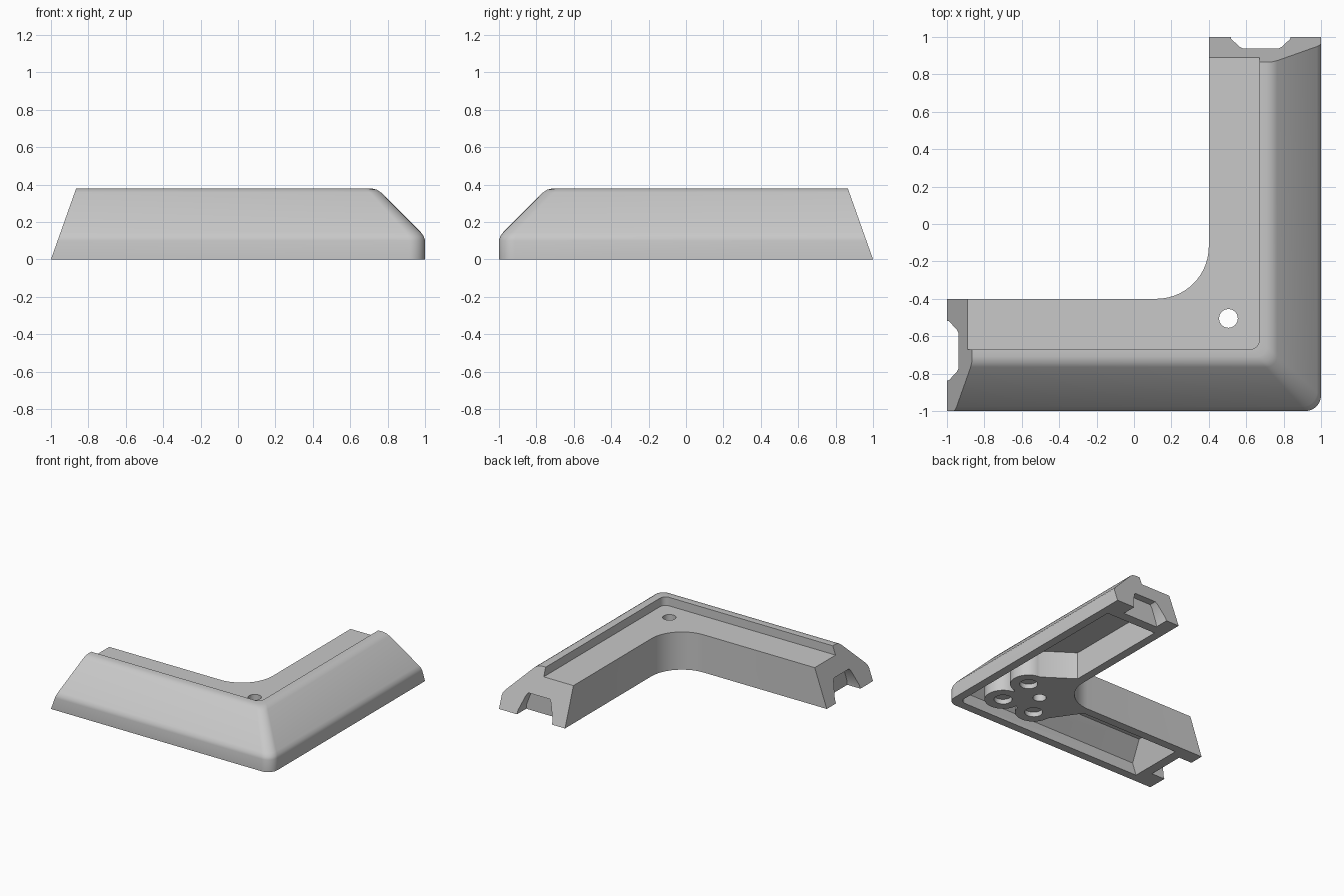
import bpy, bmesh, math

if "Cube" in bpy.data.objects:
    bpy.data.objects.remove(bpy.data.objects["Cube"])

SLOPE = 0.355  # lean of the two arm ends


def finish(bm, name):
    bmesh.ops.recalc_face_normals(bm, faces=bm.faces)
    me = bpy.data.meshes.new(name)
    bm.to_mesh(me)
    bm.free()
    ob = bpy.data.objects.new(name, me)
    bpy.context.collection.objects.link(ob)
    return ob


def l_sweep(name, profile, inset, n=10):
    """Closed profile of (distance from outside, z, corner radius) swept round the L."""
    bm = bmesh.new()
    rows = []
    for d, z, r in profile:
        end = -1 + inset + SLOPE * z
        c = 1 - d - r
        pts = [(end, -1 + d)]
        for i in range(n + 1):
            a = math.pi / 2 * (i / n - 1)
            pts.append((c + r * math.cos(a), -c + r * math.sin(a)))
        pts.append((1 - d, -end))
        rows.append([bm.verts.new((x, y, z)) for x, y in pts])
    for k, row in enumerate(rows):
        nxt = rows[(k + 1) % len(rows)]
        for i in range(len(row) - 1):
            bm.faces.new((row[i], row[i + 1], nxt[i + 1], nxt[i]))
    bm.faces.new([r[0] for r in rows])
    bm.faces.new([r[-1] for r in rows])
    return finish(bm, name)


def prism(name, base, offset):
    bm = bmesh.new()
    f = bm.faces.new([bm.verts.new(p) for p in base])
    new = bmesh.ops.extrude_face_region(bm, geom=[f])["geom"]
    bmesh.ops.translate(bm, vec=offset, verts=[v for v in new if isinstance(v, bmesh.types.BMVert)])
    return finish(bm, name)


def cylinder(name, x, y, r, z0, z1, n=32):
    base = [(x + r * math.cos(2 * math.pi * i / n), y + r * math.sin(2 * math.pi * i / n), z0) for i in range(n)]
    return prism(name, base, (0, 0, z1 - z0))


def cut(target, tool, operation='DIFFERENCE'):
    m = target.modifiers.new("cut", 'BOOLEAN')
    m.operation, m.solver, m.object = operation, 'EXACT', tool
    dg = bpy.context.evaluated_depsgraph_get()
    me = bpy.data.meshes.new_from_object(target.evaluated_get(dg))
    target.modifiers.clear()
    target.data = me
    bpy.data.objects.remove(tool)


# Main L-shaped body: bevelled outside, raised lip, stepped ledge
body = l_sweep("corner_bracket", [
    (0, 0, .085), (0, .10, .085), (.006, .122, .085), (.022, .144, .08),
    (.235, .357, .06), (.258, .373, .06), (.29, .38, .055), (.33, .38, .05),
    (.33, .31, .05), (.6, .31, .28), (.6, 0, .28)], 0, 14)

# Hollow underside, leaving a solid lobed corner block
cavity = l_sweep("cavity_cutter", [
    (.07, -.05, .05), (.07, .093, .05), (.202, .225, .05), (.53, .225, .3), (.53, -.05, .3)], .2)
block = prism("block_cutter", [(x, y, -.1) for x, y in [
    (.79, -.32), (.47, -.10), (.2, .1), (-.1, -.2), (.10, -.47), (.32, -.79),
    (.4, -.83), (.55, -.72), (.72, -.55), (.83, -.4)]], (0, 0, .5))
spots = [(.7, -.7), (.7, -.4), (.4, -.7)]
for x, y in spots:
    cut(block, cylinder("lobe", x, y, .14, -.1, .4), 'UNION')
cut(cavity, block)
cut(body, cavity)

# Blind holes below and the through hole
for x, y in spots:
    cut(body, cylinder("blind_hole", x, y, .068, -.05, .04))
cut(body, cylinder("through_hole", .505, -.505, .05, -.1, .5))

# Notches in both arm ends (second mirrored across the diagonal)
notch = [(-.515, -.1), (-.52, .03), (-.565, .15), (-.58, .17), (-.775, .17),
         (-.79, .15), (-.835, .03), (-.84, -.1)]
cut(body, prism("notch_a", [(-1.1, y, z) for y, z in notch], (.22, 0, 0)))
cut(body, prism("notch_b", [(-y, 1.1, z) for y, z in notch], (0, -.22, 0)))

# Colour and shading
mat = bpy.data.materials.new("light_grey")
mat.diffuse_color = (.58, .58, .58, 1)
mat.use_nodes = True
mat.node_tree.nodes["Principled BSDF"].inputs["Base Color"].default_value = mat.diffuse_color
body.data.materials.clear()
body.data.materials.append(mat)
for p in body.data.polygons:
    p.material_index = 0
bpy.context.view_layer.objects.active = body
body.select_set(True)
bpy.ops.object.shade_smooth_by_angle(angle=math.radians(30))
